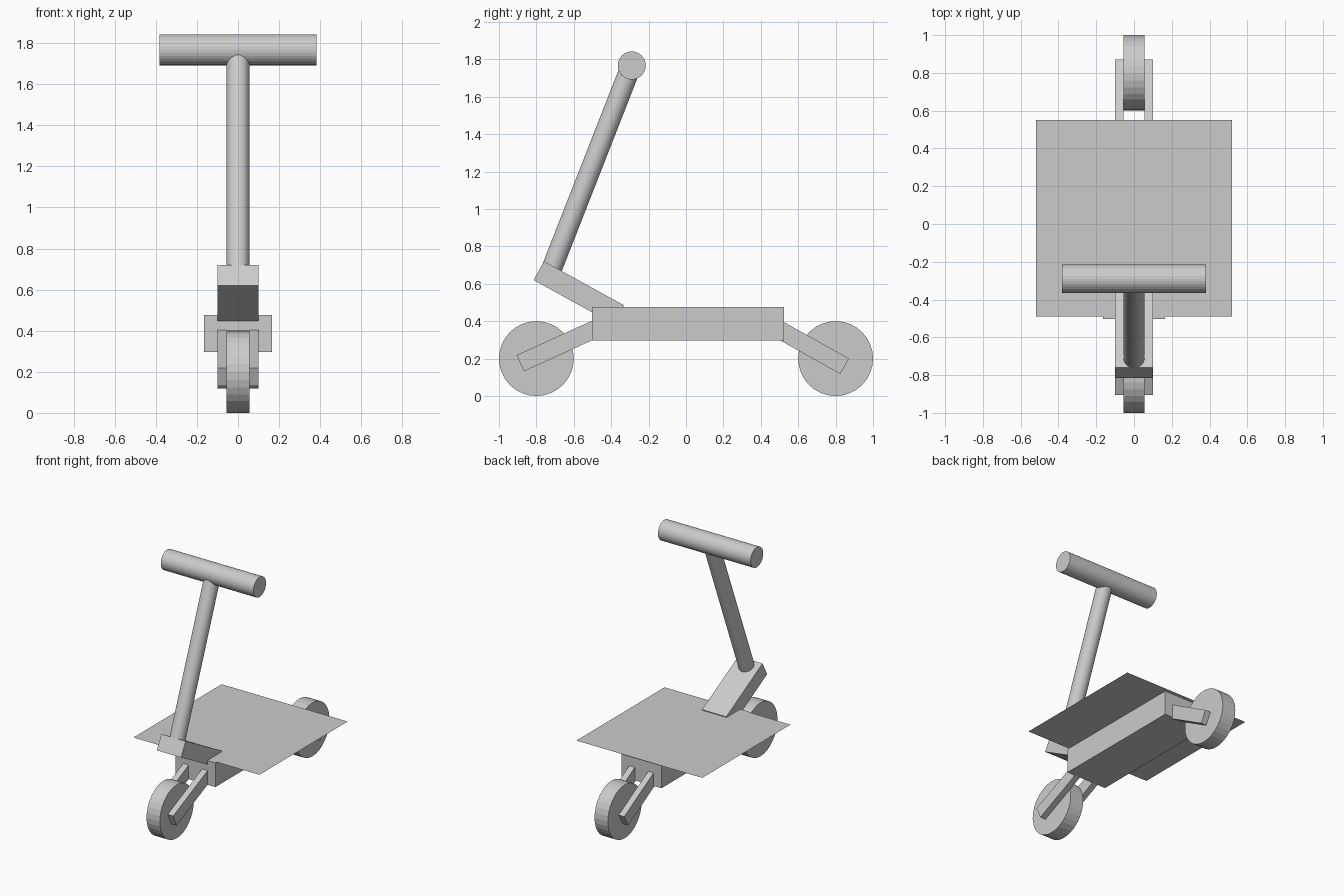
import bpy, bmesh, math
from mathutils import Matrix, Vector

if "Cube" in bpy.data.objects:
    bpy.data.objects.remove(bpy.data.objects["Cube"])


def finish(name, bm):
    mesh = bpy.data.meshes.new(name)
    bm.to_mesh(mesh)
    bm.free()
    obj = bpy.data.objects.new(name, mesh)
    bpy.context.collection.objects.link(obj)
    return obj


def box(name, x, y, z):
    """Box from (min, max) ranges."""
    bm = bmesh.new()
    size = [r[1] - r[0] for r in (x, y, z)]
    mid = Vector([(r[0] + r[1]) / 2 for r in (x, y, z)])
    bmesh.ops.create_cube(bm, size=1, matrix=Matrix.Translation(mid) @ Matrix.Diagonal((*size, 1)))
    return finish(name, bm)


def bar(name, x, start, end, height):
    """Slanted box whose centre line runs from start to end in the (y, z) plane."""
    a, b = Vector((0, *start)), Vector((0, *end))
    d = b - a
    bm = bmesh.new()
    m = (Matrix.Translation((a + b) / 2 + Vector(((x[0] + x[1]) / 2, 0, 0)))
         @ Matrix.Rotation(math.atan2(d.z, d.y), 4, 'X')
         @ Matrix.Diagonal((x[1] - x[0], d.length, height, 1)))
    bmesh.ops.create_cube(bm, size=1, matrix=m)
    return finish(name, bm)


def rod(name, a, b, radius, sides=32):
    """Capped cylinder between two points."""
    a, b = Vector(a), Vector(b)
    d = b - a
    bm = bmesh.new()
    m = Matrix.Translation((a + b) / 2) @ d.to_track_quat('Z', 'Y').to_matrix().to_4x4()
    bmesh.ops.create_cone(bm, cap_ends=True, segments=sides, radius1=radius,
                          radius2=radius, depth=d.length, matrix=m)
    return finish(name, bm)


# Wide, paper-thin standing deck over a narrow frame
bm = bmesh.new()
bmesh.ops.create_grid(bm, x_segments=1, y_segments=1, size=0.52,
                      matrix=Matrix.Translation((0, 0.03, 0.479)))
finish("deck", bm)
box("frame", (-0.165, 0.165), (-0.502, 0.525), (0.297, 0.477))

# Wheels
for end, y in (("front", -0.8), ("rear", 0.8)):
    rod(end + "_wheel", (-0.055, y, 0.2), (0.055, y, 0.2), 0.2)

# Fork prongs either side of each wheel, running into the frame
for side, s in (("left", -1), ("right", 1)):
    x = sorted((s * 0.055, s * 0.1))
    bar("front_fork_" + side, x, (-0.886, 0.175), (-0.43, 0.383), 0.095)
    bar("rear_fork_" + side, x, (0.848, 0.159), (0.44, 0.387), 0.095)

# Neck rising from the frame, steering stem and handlebar
bar("neck", (-0.1, 0.1), (-0.787, 0.67), (-0.36, 0.435), 0.115)
rod("stem", (0, -0.726, 0.66), (0, -0.291, 1.77), 0.055)
rod("handlebar", (-0.382, -0.29, 1.767), (0.382, -0.29, 1.767), 0.075)
